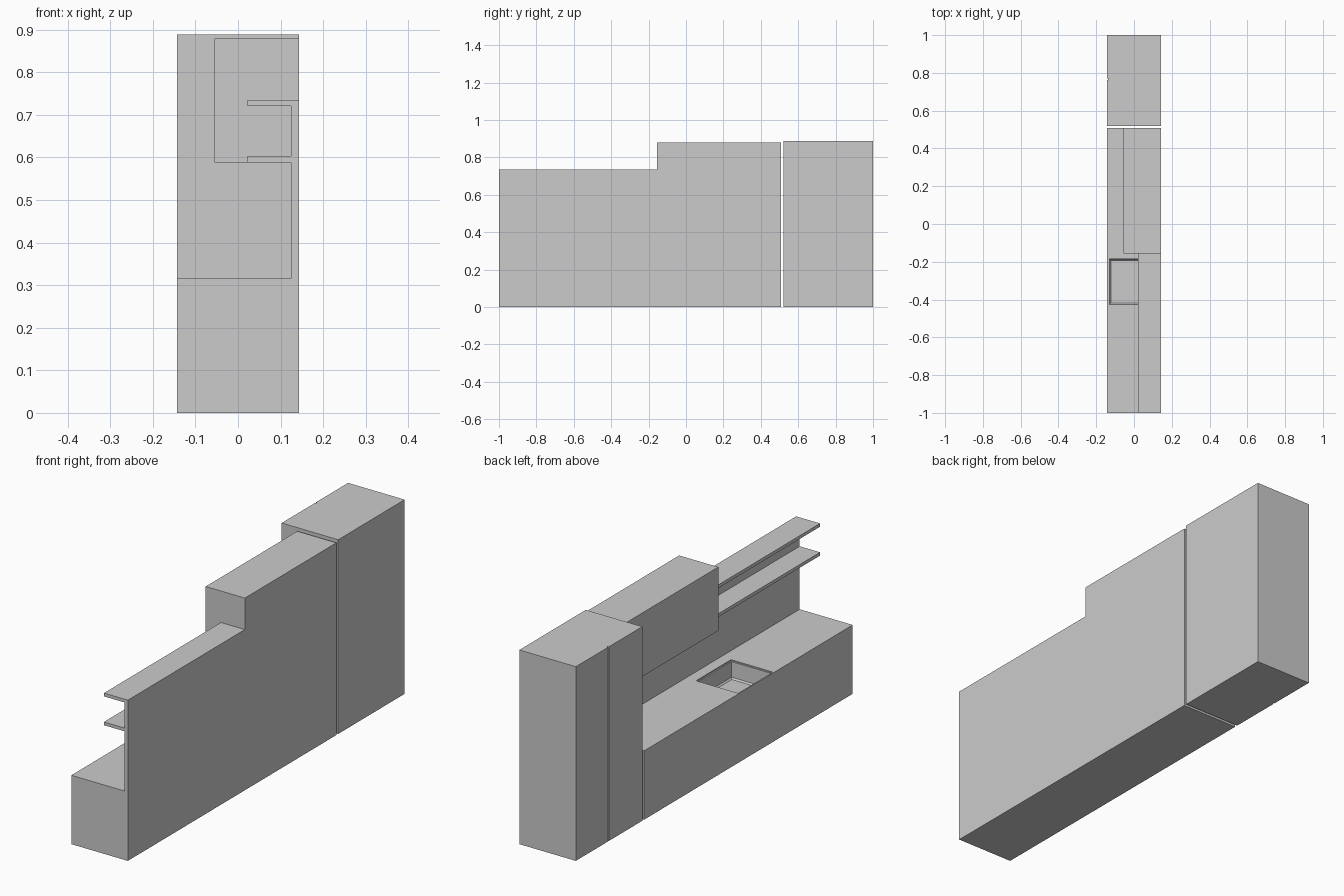
import bpy, bmesh

if "Cube" in bpy.data.objects:
    bpy.data.objects.remove(bpy.data.objects["Cube"])

FRONT, BACK, WALL = -0.143, 0.143, 0.125   # x positions
RUN_START, STEP, RUN_END = -1.0, -0.155, 0.507   # y positions


def finish(bm, name):
    bmesh.ops.recalc_face_normals(bm, faces=bm.faces)
    mesh = bpy.data.meshes.new(name)
    bm.to_mesh(mesh)
    bm.free()
    obj = bpy.data.objects.new(name, mesh)
    bpy.context.collection.objects.link(obj)
    return obj


def extrude(name, points, vector):
    """Extrude a closed 3D profile along a vector."""
    bm = bmesh.new()
    face = bm.faces.new([bm.verts.new(p) for p in points])
    new = bmesh.ops.extrude_face_region(bm, geom=[face], use_keep_orig=True)["geom"]
    verts = [g for g in new if isinstance(g, bmesh.types.BMVert)]
    bmesh.ops.translate(bm, vec=vector, verts=verts)
    return finish(bm, name)


def along_y(name, xz, y0, y1):
    return extrude(name, [(x, y0, z) for x, z in xz], (0, y1 - y0, 0))


def rings_solid(name, x0, x1, y0, y1, steps):
    """Stack of inset rectangles, each step given as (inset, z)."""
    bm = bmesh.new()
    rings = [[bm.verts.new(p) for p in ((x0 + i, y0 + i, z), (x1 - i, y0 + i, z),
                                        (x1 - i, y1 - i, z), (x0 + i, y1 - i, z))]
             for i, z in steps]
    for a, b in zip(rings, rings[1:]):
        for k in range(4):
            n = (k + 1) % 4
            bm.faces.new((a[k], a[n], b[n], b[k]))
    bm.faces.new(rings[0])
    bm.faces.new(rings[-1])
    return finish(bm, name)


# Base cabinet with worktop and splashback in one L profile
counter = along_y("counter_and_splashback",
                  [(FRONT, 0), (BACK, 0), (BACK, 0.735), (WALL, 0.735),
                   (WALL, 0.315), (FRONT, 0.315)], RUN_START, RUN_END)

# Sink basin: shallow rim ledge, tapered walls, chamfered floor
cutter = rings_solid("sink_cutter", -0.137, 0.075, -0.432, -0.18,
                     [(0, 0.35), (0, 0.310), (0.006, 0.310), (0.008, 0.240), (0.014, 0.233)])
cutter.hide_render = True
cutter.hide_viewport = False
mod = counter.modifiers.new("sink", "BOOLEAN")
mod.operation = "DIFFERENCE"
mod.solver = "EXACT"
mod.object = cutter
bpy.context.view_layer.objects.active = counter
bpy.ops.object.modifier_apply(modifier=mod.name)
bpy.data.objects.remove(cutter)

# Open wall shelves
for name, z in (("lower_shelf", 0.588), ("upper_shelf", 0.720)):
    along_y(name, [(0.022, z), (WALL, z), (WALL, z + 0.015), (0.022, z + 0.015)],
            RUN_START, STEP)

# Wall cabinet, wrapping over the top of the splashback
along_y("wall_cabinet",
        [(-0.055, 0.588), (WALL, 0.588), (WALL, 0.735), (BACK, 0.735),
         (BACK, 0.879), (-0.055, 0.879)], STEP, RUN_END)

# Tall cabinet with a narrow groove between its two doors
extrude("tall_cabinet",
        [(x, y, 0) for x, y in ((FRONT, 0.52), (BACK, 0.52), (BACK, 1), (FRONT, 1),
                                (FRONT, 0.769), (FRONT + 0.006, 0.769),
                                (FRONT + 0.006, 0.762), (FRONT, 0.762))],
        (0, 0, 0.888))
